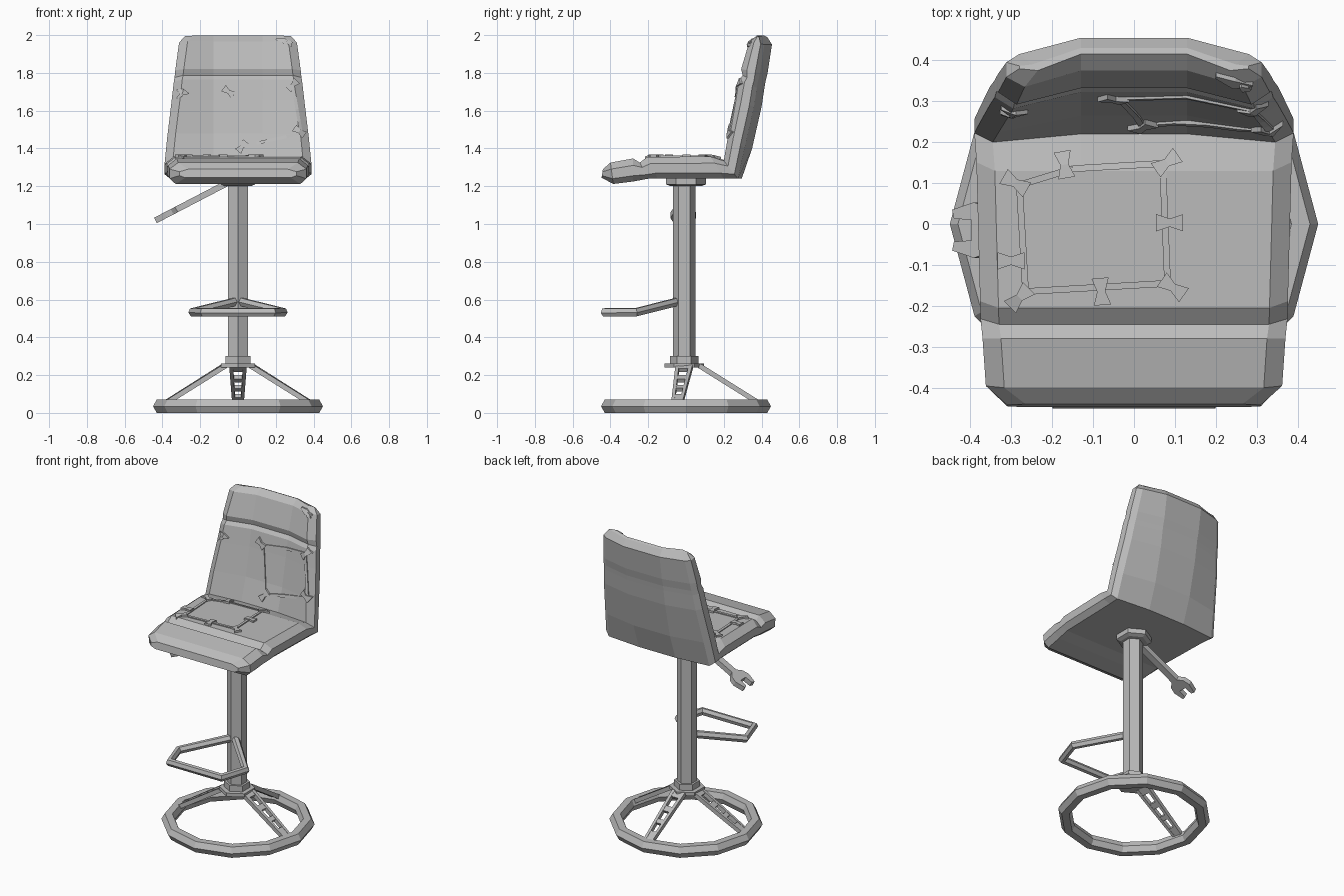
import bpy, bmesh, math
from mathutils import Vector
from mathutils.bvhtree import BVHTree

cube = bpy.data.objects.get("Cube")
if cube:
    bpy.data.objects.remove(cube)

grey = bpy.data.materials.new("plain_grey")
grey.use_nodes = True
grey.diffuse_color = (0.5, 0.5, 0.5, 1)
grey.node_tree.nodes["Principled BSDF"].inputs["Base Color"].default_value = (0.5, 0.5, 0.5, 1)


def finish(name, bm):
    """Turn a bmesh into a named grey object."""
    bmesh.ops.recalc_face_normals(bm, faces=bm.faces)
    mesh = bpy.data.meshes.new(name)
    bm.to_mesh(mesh)
    mesh.materials.append(grey)
    ob = bpy.data.objects.new(name, mesh)
    bpy.context.collection.objects.link(ob)
    return ob


def loft(bm, rings, closed=False):
    """Skin equal-sized rings of points; cap the ends unless closed."""
    vs = [[bm.verts.new(p) for p in r] for r in rings]
    n = len(vs[0])
    pairs = list(zip(vs, vs[1:])) + ([(vs[-1], vs[0])] if closed else [])
    for a, b in pairs:
        for i in range(n):
            j = (i + 1) % n
            bm.faces.new((a[i], a[j], b[j], b[i]))
    if not closed:
        bm.faces.new(vs[0])
        bm.faces.new(vs[-1])


def beam(bm, p, q, side, w0, w1, thick):
    """Tapered flat bar from p to q."""
    p, q, side = Vector(p), Vector(q), Vector(side)
    n = (q - p).cross(side).normalized() * thick / 2
    loft(bm, [[c + side * w + n, c - side * w + n, c - side * w - n, c + side * w - n]
              for c, w in ((p, w0 / 2), (q, w1 / 2))])


def hex_stack(name, levels, y=-0.01):
    """Hexagonal column from (radius, z) levels, one corner to the front."""
    bm = bmesh.new()
    loft(bm, [[(r * math.sin(k * math.pi / 3), y + r * math.cos(k * math.pi / 3), z)
               for k in range(6)] for r, z in levels])
    return finish(name, bm)


# Base ring, twelve sided with a six sided section
bm = bmesh.new()
section = [(.45, .035), (.43, .07), (.385, .07), (.37, .035), (.385, 0), (.43, 0)]
loft(bm, [[(r * math.cos(a), r * math.sin(a), z) for r, z in section]
          for a in (k * math.pi / 6 for k in range(12))], closed=True)
finish("base_ring", bm)

# Three ladder legs: two rails joined by wide rungs
for name, deg in (("left_leg", -7), ("right_leg", 187), ("back_leg", 90)):
    a = math.radians(deg)
    d, s = Vector((math.cos(a), math.sin(a), 0)), Vector((-math.sin(a), math.cos(a), 0))
    top, foot = d * .07 + Vector((0, 0, .25)), d * .39 + Vector((0, 0, .05))
    bm = bmesh.new()
    for sign in (-1, 1):
        beam(bm, top + s * sign * .036, foot + s * sign * .022, s, .02, .016, .026)
    for t0, t1 in ((0, .12), (.3, .4), (.56, .64), (.8, 1)):
        beam(bm, top.lerp(foot, t0), top.lerp(foot, t1), s,
             .075 - .03 * t0, .075 - .03 * t1, .022)
    finish(name, bm)

# Post, collars and seat mount
hex_stack("base_plate", [(.105, .24), (.105, .262)])
hex_stack("post_collar", [(.075, .262), (.075, .3)])
hex_stack("post", [(.06, .24), (.06, 1.22)])
hex_stack("seat_mount", [(.08, 1.2), (.105, 1.21), (.105, 1.25)], y=0)

# Footrest loop
path = [(-.01, -.04, .59), (-.24, -.265, .533), (-.185, -.432, .533),
        (.185, -.432, .533), (.24, -.265, .533), (.01, -.04, .59)]
curve = bpy.data.curves.new("footrest_path", "CURVE")
curve.dimensions = "3D"
curve.bevel_depth, curve.bevel_resolution = .024, 1
spline = curve.splines.new("POLY")
spline.points.add(len(path) - 1)
for pt, co in zip(spline.points, path):
    pt.co = (*co, 1)
rail = bpy.data.objects.new("footrest_path", curve)
bpy.context.collection.objects.link(rail)
bpy.context.view_layer.update()
bm = bmesh.new()
bm.from_mesh(rail.evaluated_get(bpy.context.evaluated_depsgraph_get()).to_mesh())
bpy.data.objects.remove(rail)
for f in bm.faces:
    f.smooth = False
finish("footrest", bm)

# Height lever shaped as an open ended spanner
half = [(0, .022), (.3, .022), (.325, .055), (.365, .068), (.425, .05), (.42, .028), (.372, .025)]
outline = half + [(s, -h) for s, h in reversed(half)]
u = Vector((-.375, 0, -.195)).normalized()
n = Vector((u.z, 0, -u.x)) * .016
start = Vector((-.06, -.015, 1.215))
bm = bmesh.new()
loft(bm, [[start + u * s + Vector((0, h, 0)) + n * k for s, h in outline] for k in (-1, 1)])
finish("height_lever", bm)

# Seat shell: (inner y, inner z, outer y, outer z, half width) from front lip to top
stations = [
    (-.440, 1.290, -.447, 1.245, .31), (-.40, 1.325, -.385, 1.212, .362),
    (-.28, 1.347, -.28, 1.225, .37), (-.245, 1.325, -.20, 1.24, .375),
    (-.205, 1.355, -.15, 1.24, .376), (.13, 1.357, .20, 1.24, .385),
    (.20, 1.335, .295, 1.24, .39), (.225, 1.48, .35, 1.40, .375),
    (.262, 1.66, .40, 1.62, .352), (.282, 1.765, .415, 1.72, .34),
    (.30, 1.787, .42, 1.75, .336), (.292, 1.82, .432, 1.80, .332),
    (.335, 1.965, .455, 1.95, .312), (.375, 1.997, .43, 1.99, .28)]
rings = []
for k, (iy, iz, oy, oz, w) in enumerate(stations):
    bow = .04 * min(1, max(0, (k - 5) / 2))     # the backrest curves around the sitter
    inner, outer = Vector((0, iy, iz)), Vector((0, oy, oz))
    edge = outer - Vector((0, bow, 0))
    rim = .045
    right = [(.13, inner + Vector((0, bow, 0))), (w - rim, inner),
             (w, inner.lerp(edge, .3)), (w, inner.lerp(edge, .75)),
             (w - rim * .7, edge), (.13, outer)]
    rings.append([(x, p.y, p.z) for x, p in right]
                 + [(-x, p.y, p.z) for x, p in reversed(right)])
bm = bmesh.new()
loft(bm, rings)
finish("seat_shell", bm)
surface = BVHTree.FromBMesh(bm)


def on_seat(a, b):
    return surface.ray_cast(Vector((a, b, 1.6)), Vector((0, 0, -1)))[0], Vector((0, 0, 1))


def on_back(a, b):
    return surface.ray_cast(Vector((a, -1, b)), Vector((0, 1, 0)))[0], Vector((0, -1, 0))


def strip(bm, place, p, q, widths, height):
    """Raised strip laid on the upholstery between two plan points."""
    p, q = Vector(p), Vector(q)
    side = (q - p).orthogonal().normalized()
    rings = []
    for i, w in enumerate(widths):
        c = p.lerp(q, i / (len(widths) - 1))
        (l, up), (r, _) = place(*(c + side * w / 2)), place(*(c - side * w / 2))
        rings.append([l - up * .01, l + up * height, r + up * height, r - up * .01])
    loft(bm, rings)


def patch(name, place, corners, stitches):
    """Sewn patch: a seam outline with bow shaped stitches (x, y, angle)."""
    bm = bmesh.new()
    for p, q in zip(corners, corners[1:] + corners[:1]):
        strip(bm, place, p, q, [.016] * 5, .006)
    for x, y, deg in stitches:
        d = Vector((math.cos(math.radians(deg)), math.sin(math.radians(deg)))) * .033
        c = Vector((x, y))
        strip(bm, place, c - d, c + d, [.042, .02, .042], .012)
    finish(name, bm)


patch("seat_patch", on_seat,
      [(-.28, .095), (-.15, .135), (.07, .148), (.082, -.145), (-.265, -.165)],
      [(-.29, .1, -30), (-.17, .145, 100), (.08, .15, 35), (.087, .003, 0),
       (.095, -.155, -35), (-.08, -.165, 95), (-.28, -.18, 45), (-.3, -.09, 0)])
patch("backrest_patch", on_back,
      [(-.035, 1.69), (.29, 1.735), (.335, 1.48), (.02, 1.41)],
      [(-.05, 1.7, -35), (.29, 1.735, 45), (.325, 1.49, -35), (.022, 1.41, 50)])

# Small tears in the backrest
bm = bmesh.new()
for p, q, w in (((-.325, 1.71), (-.26, 1.69), .03), ((-.325, 1.665), (-.28, 1.7), .02),
                ((.2, 1.978), (.29, 1.96), .028), ((.26, 1.97), (.285, 1.94), .02)):
    strip(bm, on_back, p, q, [.006, w, .006], .01)
finish("backrest_tears", bm)
